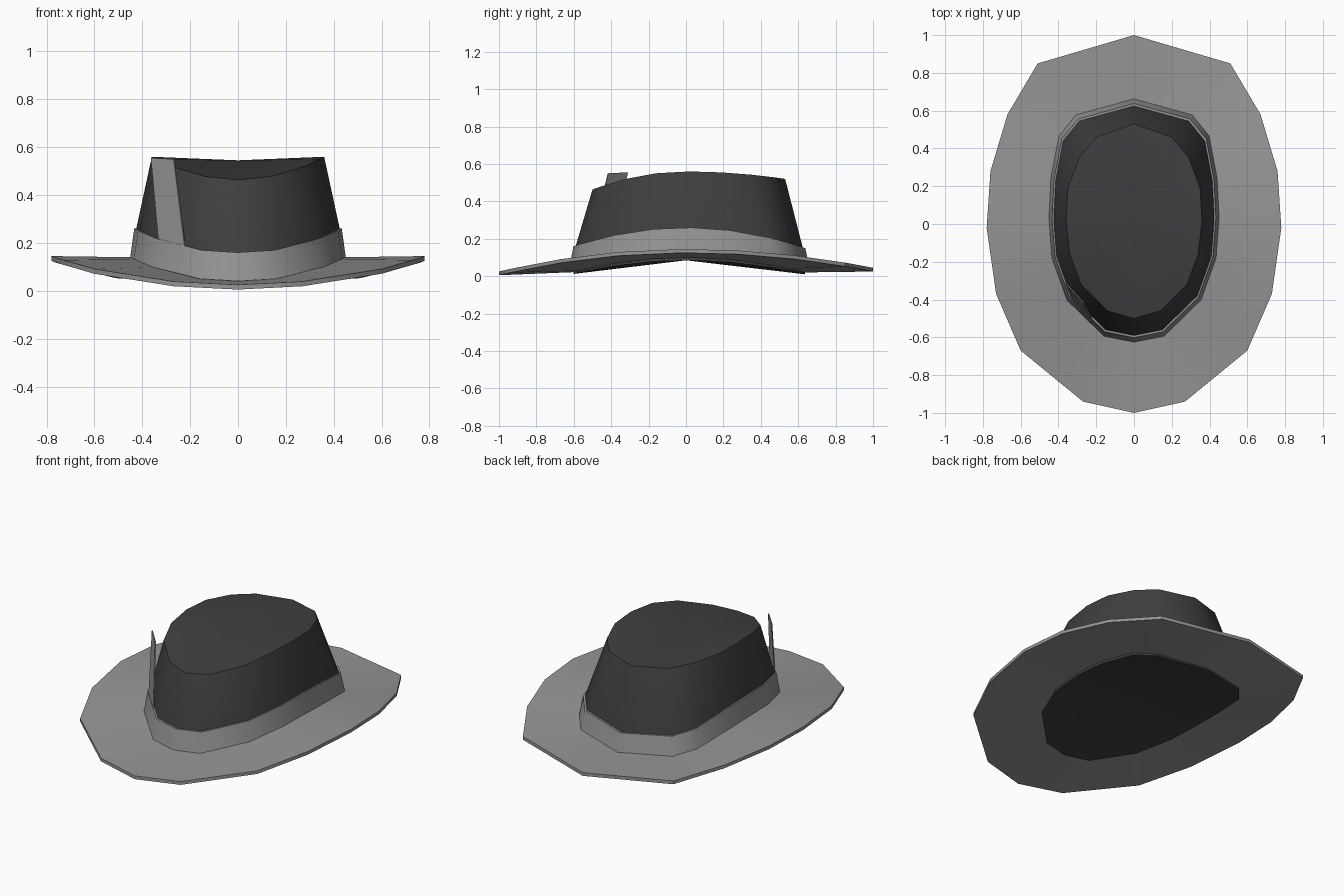
import bpy
import bmesh
from math import radians
from mathutils import Vector

cube = bpy.data.objects.get("Cube")
if cube:
    bpy.data.objects.remove(cube, do_unlink=True)


def make_material(name, value):
    material = bpy.data.materials.new(name)
    material.use_nodes = True
    colour = (value, value, value, 1)
    material.diffuse_color = colour
    material.node_tree.nodes["Principled BSDF"].inputs["Base Color"].default_value = colour
    return material


dark_felt = make_material("charcoal felt", 0.05)
grey_felt = make_material("grey felt", 0.3)

# Half outlines seen from above, running from back to front
BRIM = [(0, 1), (.51, .85), (.67, .58), (.76, .28), (.78, -.02),
        (.73, -.37), (.6, -.67), (.27, -.94), (0, -1)]
CROWN_RIM = [(0, .625), (.29, .545), (.375, .44), (.415, .23), (.425, .03),
             (.41, -.17), (.335, -.38), (.15, -.56), (0, -.59)]
CROWN_TOP = [(0, .53), (.2, .46), (.29, .35), (.35, .19), (.36, .02),
             (.34, -.16), (.28, -.32), (.14, -.46), (0, -.5)]


def ring(half, side, back, front, grow=1.0, lift=0.0, power=2):
    """Mirrored closed outline whose height sags from the sides to each end."""
    outline = half + [(-x, y) for x, y in reversed(half[1:-1])]
    points = []
    for x, y in outline:
        end, reach = (back, half[0][1]) if y > 0 else (front, half[-1][1])
        z = side + (end - side) * abs(y / reach) ** power + lift
        points.append(Vector((x * grow, y * grow, z)))
    return points


def finish(name, bm, material, angle=35):
    bmesh.ops.recalc_face_normals(bm, faces=bm.faces)
    mesh = bpy.data.meshes.new(name)
    bm.to_mesh(mesh)
    bm.free()
    mesh.materials.append(material)
    obj = bpy.data.objects.new(name, mesh)
    bpy.context.collection.objects.link(obj)
    bpy.ops.object.select_all(action="DESELECT")
    obj.select_set(True)
    bpy.context.view_layer.objects.active = obj
    bpy.ops.object.shade_smooth_by_angle(angle=radians(angle))
    return obj


def loft(name, rings, material, loop=False, caps=()):
    """Skin rings of equal length; caps are (ring index, centre height)."""
    bm = bmesh.new()
    rows = [[bm.verts.new(p) for p in points] for points in rings]
    pairs = list(zip(rows, rows[1:]))
    if loop:
        pairs.append((rows[-1], rows[0]))
    for lower, upper in pairs:
        for i in range(len(lower)):
            j = (i + 1) % len(lower)
            bm.faces.new((lower[i], lower[j], upper[j], upper[i]))
    for index, height in caps:
        row = rows[index]
        centre = bm.verts.new((0, 0, height))
        for i in range(len(row)):
            bm.faces.new((row[i], row[(i + 1) % len(row)], centre))
    return finish(name, bm, material)


# Crown: tapered body with a gently dished top and a closed underside
loft("crown", [ring(CROWN_RIM, .085, .01, .012, 1.02),
               ring(CROWN_RIM, .26, .15, .16),
               ring(CROWN_TOP, .56, .52, .463)],
     dark_felt, caps=[(0, .085), (-1, .545)])

# Brim: saddle shaped sheet with a thin outer edge
loft("brim", [ring(CROWN_RIM, .14, .04, .04),
              ring(BRIM, .145, .045, .025),
              ring(BRIM, .145, .045, .025, lift=-.02),
              ring(CROWN_RIM, .1, .02, .022)],
     grey_felt, loop=True)

# Hat band: shallow sleeve around the foot of the crown
loft("hat_band", [ring(CROWN_RIM, .14, .04, .04, 1.06),
                  ring(CROWN_RIM, .26, .15, .16, 1.02),
                  ring(CROWN_RIM, .26, .15, .16, .99),
                  ring(CROWN_RIM, .14, .04, .04, 1.02)],
     grey_felt, loop=True)

# Feather: thin slanted plate tucked into the band on the right
bm = bmesh.new()
corners = [Vector(c) for c in ((-.325, -.395, .17), (-.215, -.505, .15),
                               (-.265, -.415, .55), (-.36, -.31, .555))]
outward = Vector((-1, -1, 0)).normalized() * .006
front = [bm.verts.new(c + outward) for c in corners]
back = [bm.verts.new(c) for c in corners]
bm.faces.new(front)
bm.faces.new(back[::-1])
for i in range(4):
    j = (i + 1) % 4
    bm.faces.new((front[j], front[i], back[i], back[j]))
finish("feather", bm, grey_felt)
